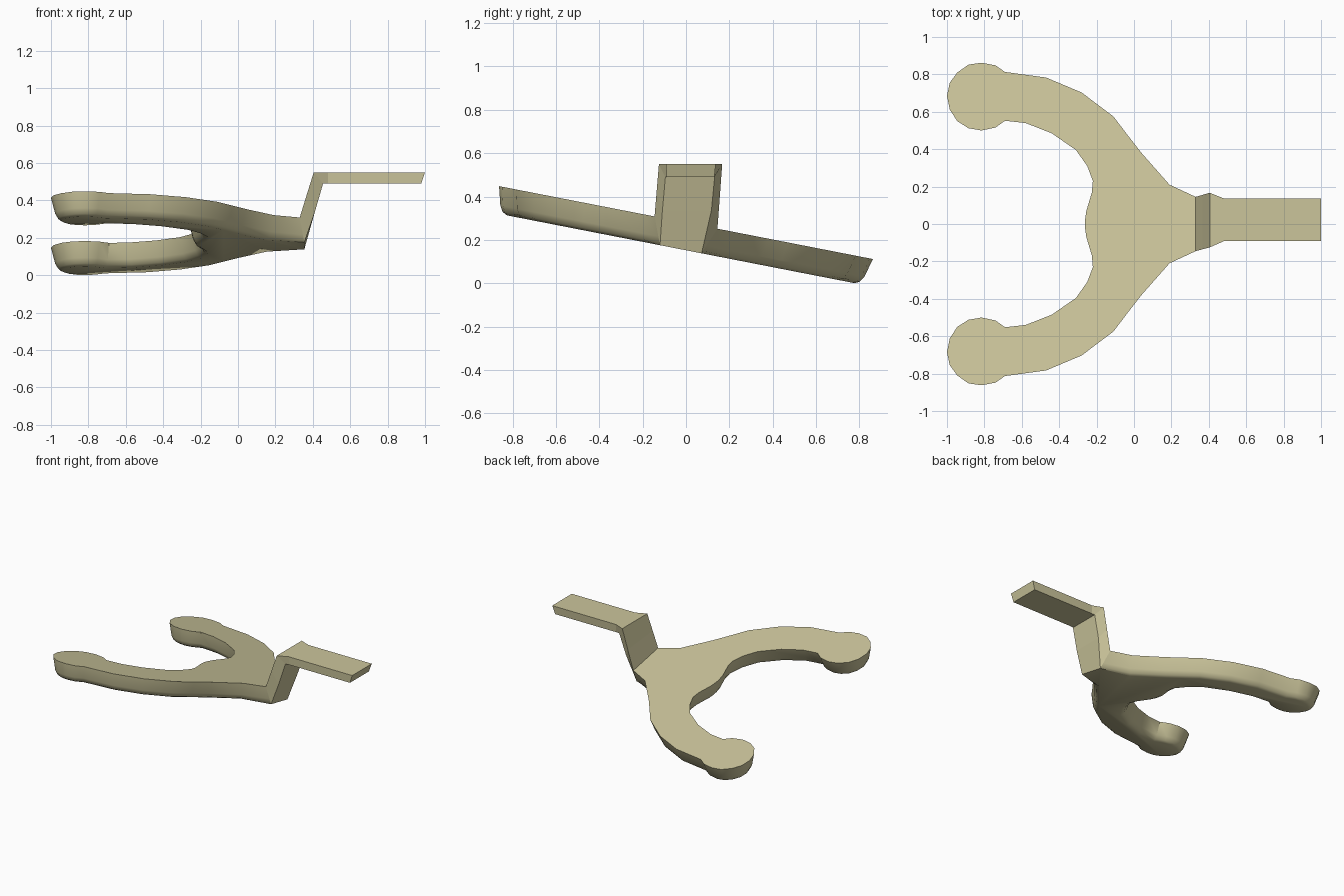
import bpy, bmesh
from mathutils import Vector

if "Cube" in bpy.data.objects:
    bpy.data.objects.remove(bpy.data.objects["Cube"])

SLOPE = 0.195   # sideways tilt of the fork


def tilt(x, y, depth):
    """Place an outline point on the tilted plane, sunk along its normal."""
    return Vector((x, y - SLOPE * depth, 0.28 - SLOPE * y - depth))


def make_object(name, bm, mat):
    bmesh.ops.recalc_face_normals(bm, faces=bm.faces)
    me = bpy.data.meshes.new(name)
    bm.to_mesh(me)
    bm.free()
    me.materials.append(mat)
    ob = bpy.data.objects.new(name, me)
    bpy.context.collection.objects.link(ob)
    return ob


mat = bpy.data.materials.new("khaki")
mat.diffuse_color = (0.60, 0.56, 0.33, 1)
mat.use_nodes = True
mat.node_tree.nodes["Principled BSDF"].inputs["Base Color"].default_value = mat.diffuse_color

# Fork: half outline from the neck round the lobe to the inner curve
half = [(0.33, 0.145), (0.19, 0.21), (0.04, 0.38), (-0.03, 0.47),
        (-0.11, 0.575), (-0.28, 0.703), (-0.47, 0.783), (-0.69, 0.813),
        (-0.74, 0.848), (-0.815, 0.862), (-0.885, 0.852), (-0.945, 0.81),
        (-0.985, 0.755), (-1.0, 0.685), (-0.985, 0.612), (-0.945, 0.55),
        (-0.885, 0.512), (-0.815, 0.5), (-0.74, 0.516), (-0.69, 0.552),
        (-0.58, 0.54), (-0.44, 0.485), (-0.31, 0.395), (-0.25, 0.31),
        (-0.22, 0.23), (-0.225, 0.17), (-0.255, 0.07), (-0.262, 0.02)]
outline = [Vector(p) for p in half + [(x, -y) for x, y in reversed(half)]]
n = len(outline)


def inset(i, dist, depth):
    p = outline[i]
    if i in (0, n - 1):                     # neck corners meet the stem
        s = 1 if p.y > 0 else -1
        return Vector((p.x + 0.2 * depth, p.y - s * 0.4 * depth))
    a = (p - outline[i - 1]).normalized()
    b = (outline[i + 1] - p).normalized()
    na, nb = Vector((-a.y, a.x)), Vector((-b.y, b.x))
    return p + (na + nb) * dist / (1 + na.dot(nb))


bm = bmesh.new()
rings = []
for depth, dist in [(0, 0), (0.085, 0.022), (0.112, 0.038), (0.123, 0.06)]:
    pts = [inset(i, dist, depth) for i in range(n)]
    rings.append([bm.verts.new(tilt(p.x, p.y, depth)) for p in pts])
for r, s in zip(rings, rings[1:]):
    for i in range(n - 1):                  # neck end stays open for the stem
        bm.faces.new((r[i], r[i + 1], s[i + 1], s[i]))
bm.faces.new(rings[0])
bm.faces.new(rings[-1][::-1])
neck = [rings[0][-1].co.copy(), rings[0][0].co.copy(),
        rings[-1][0].co.copy(), rings[-1][-1].co.copy()]
fork = make_object("fork", bm, mat)
bpy.context.view_layer.objects.active = fork
fork.select_set(True)
bpy.ops.object.shade_smooth_by_angle(angle=0.715)

# Stem and handle: sections lofted from the neck, up the riser, along the plate
sections = [
    neck,
    [(0.3675, -0.135, 0.43), (0.3675, 0.156, 0.40),
     (0.410, 0.117, 0.335), (0.410, -0.109, 0.335)],
    [(0.405, -0.125, 0.55), (0.405, 0.167, 0.55),
     (0.455, 0.132, 0.49), (0.455, -0.095, 0.49)],
    [(0.48, -0.092, 0.55), (0.48, 0.137, 0.55),
     (0.48, 0.131, 0.49), (0.48, -0.090, 0.49)],
    [(1.0, -0.092, 0.55), (1.0, 0.137, 0.55),
     (0.98, 0.131, 0.49), (0.98, -0.090, 0.49)]]
bm = bmesh.new()
loft = [[bm.verts.new(p) for p in sec] for sec in sections]
for r, s in zip(loft, loft[1:]):
    for i in range(4):
        j = (i + 1) % 4
        bm.faces.new((r[i], r[j], s[j], s[i]))
bm.faces.new(loft[-1])
make_object("stem_and_handle", bm, mat)
